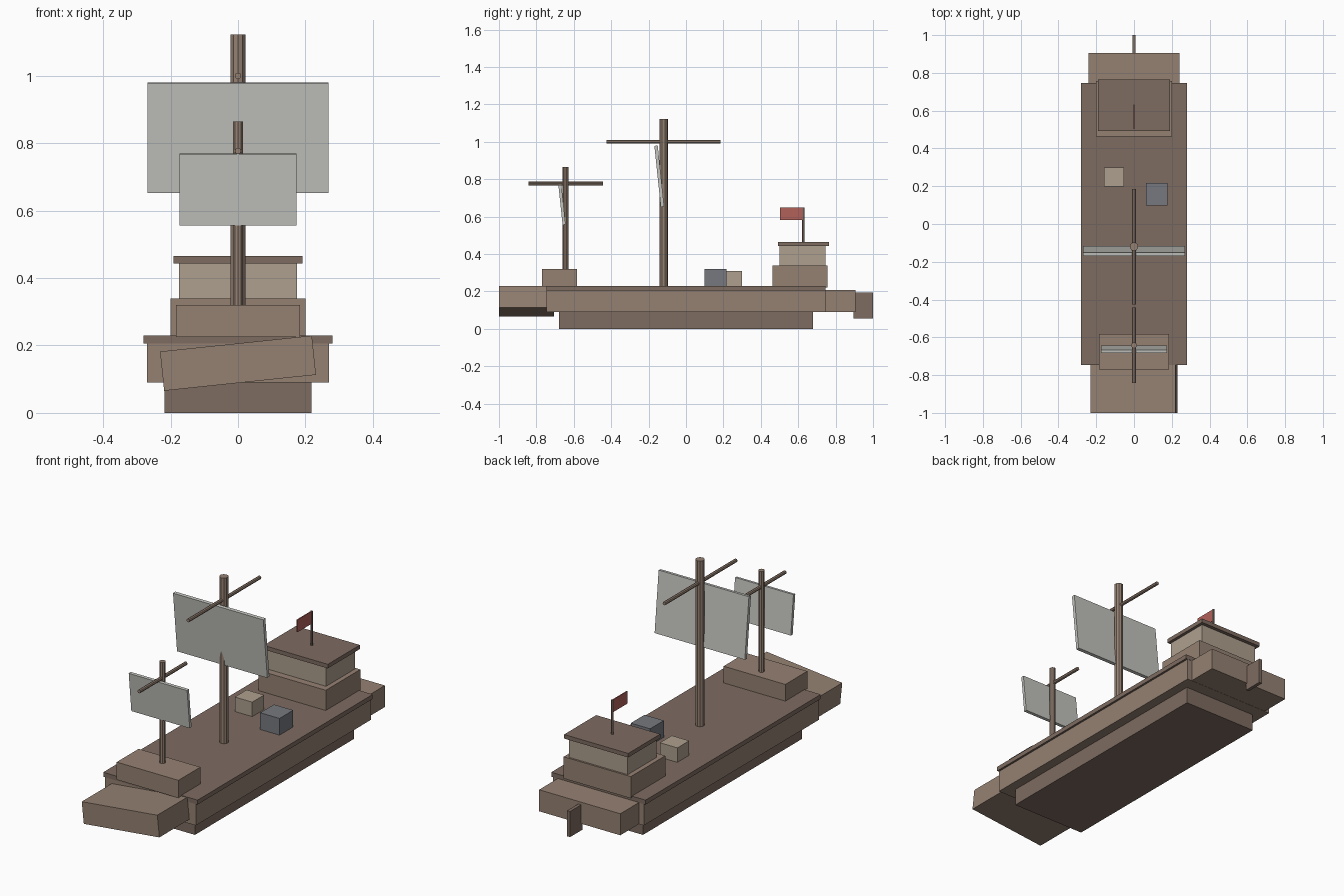
import bpy
from math import radians

if "Cube" in bpy.data.objects:
    bpy.data.objects.remove(bpy.data.objects["Cube"])


def material(name, rgb):
    m = bpy.data.materials.new(name)
    m.diffuse_color = (*rgb, 1)
    m.use_nodes = True
    m.node_tree.nodes["Principled BSDF"].inputs["Base Color"].default_value = m.diffuse_color
    return m


WOOD = material("wood", (0.30, 0.22, 0.17))
DARK = material("dark_wood", (0.21, 0.15, 0.12))
TAN = material("tan", (0.42, 0.35, 0.27))
CLOTH = material("sailcloth", (0.55, 0.55, 0.52))
GREY = material("grey", (0.18, 0.19, 0.21))
RED = material("red", (0.45, 0.12, 0.10))


def finish(name, mat):
    ob = bpy.context.object
    ob.name = name
    ob.data.materials.append(mat)
    return ob


def box(name, x, y, z, mat, rot=(0, 0, 0)):
    """Box from (min, max) ranges, turned about its centre."""
    r = (x, y, z)
    bpy.ops.mesh.primitive_cube_add(size=1, location=[(a + b) / 2 for a, b in r],
                                    rotation=[radians(a) for a in rot])
    ob = finish(name, mat)
    ob.scale = [b - a for a, b in r]
    return ob


def rod(name, radius, length, loc, mat, sides=10, along_y=False):
    bpy.ops.mesh.primitive_cylinder_add(vertices=sides, radius=radius, depth=length, location=loc,
                                        rotation=(radians(90) if along_y else 0, 0, 0))
    return finish(name, mat)


def sym(w):
    return (-w, w)


# Hull
box("keel", sym(0.218), sym(0.678), (0, 0.09), DARK)
box("hull", sym(0.27), sym(0.745), (0.09, 0.206), WOOD)
box("deck", sym(0.281), sym(0.746), (0.206, 0.23), DARK)
box("bow", sym(0.2265), (-1, -0.705), (0.089, 0.206), WOOD, rot=(0, -6, 0))
box("stern", sym(0.242), (0.70, 0.905), (0.091, 0.207), WOOD)
box("rudder", sym(0.009), (0.896, 1.0), (0.055, 0.193), DARK)

# Deck structures
box("foredeck", sym(0.184), (-0.77, -0.583), (0.225, 0.32), WOOD)
box("cabin_base", sym(0.2), (0.462, 0.756), (0.222, 0.339), WOOD)
box("cabin", sym(0.175), (0.5, 0.746), (0.339, 0.443), TAN)
box("cabin_roof", sym(0.191), (0.492, 0.765), (0.443, 0.465), DARK)

# Cargo
box("tan_crate", (-0.158, -0.054), (0.198, 0.299), (0.228, 0.308), TAN)
box("grey_crate", (0.063, 0.178), (0.099, 0.216), (0.228, 0.32), GREY)

# Flag
rod("flag_pole", 0.006, 0.187, (0, 0.627, 0.5565), DARK, sides=6)
box("flag", sym(0.0025), (0.503, 0.624), (0.583, 0.65), RED)

# Masts, each with a fore-and-aft yard and a tilted sail:
# name, mast y, radius, base, top, yard z, yard length, sail half width, sail y, sail z range, thickness
RIGS = [
    ("main", -0.12, 0.023, 0.225, 1.123, 1.0, 0.61, 0.269, -0.143, (0.652, 0.98), 0.018),
    ("fore", -0.643, 0.016, 0.31, 0.864, 0.777, 0.40, 0.174, -0.663, (0.556, 0.769), 0.016),
]
for n, y, r, z0, z1, yz, yl, sw, sy, sz, t in RIGS:
    rod(n + "_mast", r, z1 - z0, (0, y, (z0 + z1) / 2), WOOD)
    rod(n + "_yard", 0.0095, yl, (0, y, yz), WOOD, sides=8, along_y=True)
    box(n + "_sail", sym(sw), (sy - t / 2, sy + t / 2), sz, CLOTH, rot=(6, 0, 0))
